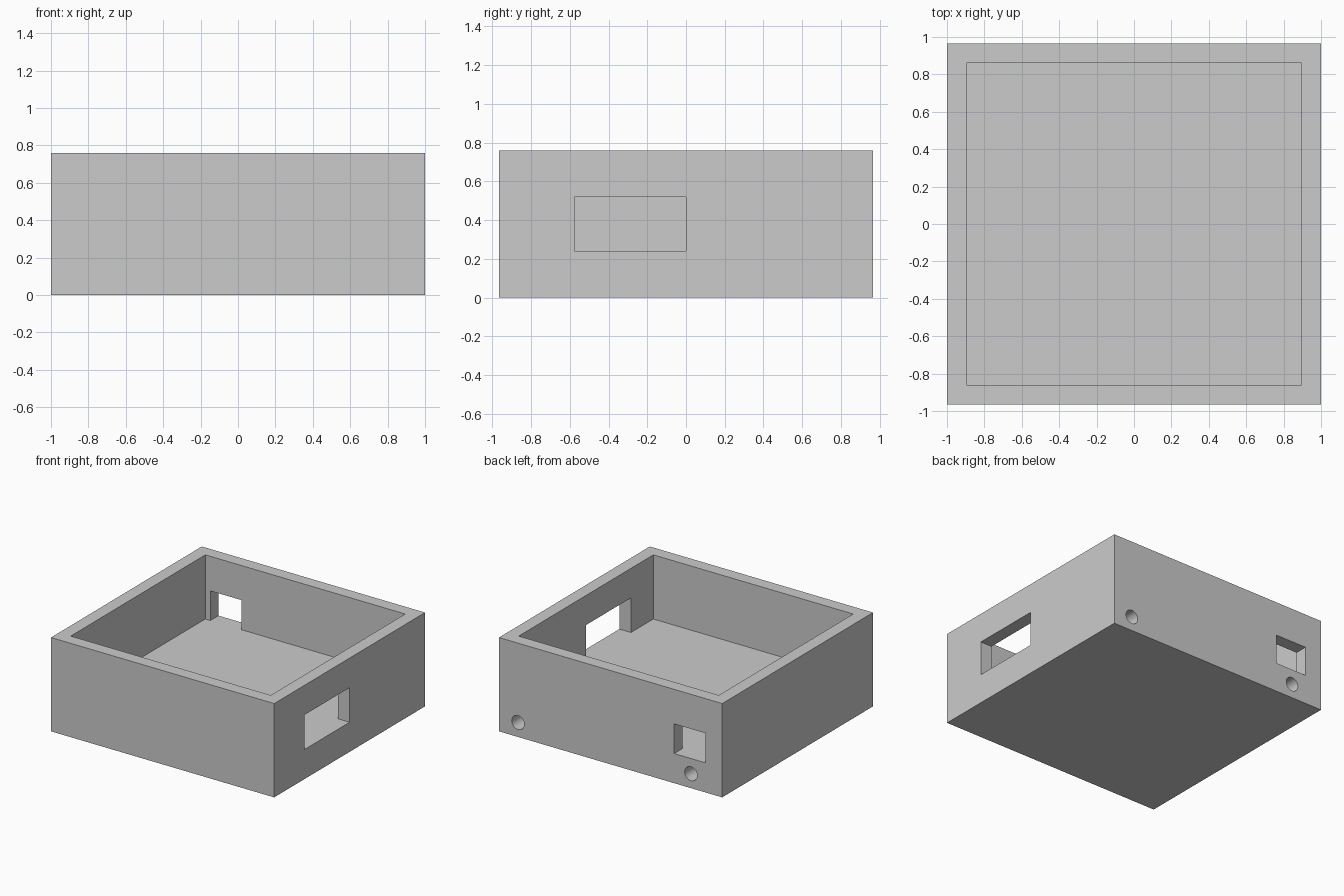
import bpy
from math import radians
from mathutils import Vector

cube = bpy.data.objects.get("Cube")
if cube:
    bpy.data.objects.remove(cube, do_unlink=True)

# Outer size, wall and floor of the open enclosure
HX, HY, HEIGHT = 1.0, 0.965, 0.76
WALL, FLOOR = 0.104, 0.24

grey = bpy.data.materials.new("plain grey")
grey.use_nodes = True
colour = (0.6, 0.6, 0.6, 1)
grey.diffuse_color = colour
grey.node_tree.nodes["Principled BSDF"].inputs["Base Color"].default_value = colour


def box(name, low, high):
    low, high = Vector(low), Vector(high)
    bpy.ops.mesh.primitive_cube_add(size=1, location=(low + high) / 2)
    obj = bpy.context.object
    obj.name = name
    obj.scale = high - low
    bpy.ops.object.transform_apply(location=True, rotation=False, scale=True)
    obj.data.materials.append(grey)
    return obj


def bore(name, x, z, radius=0.056, depth=0.3):
    # Blind round hole sunk into the back face, with some overshoot outside
    bpy.ops.mesh.primitive_cylinder_add(
        vertices=40, radius=radius, depth=2 * depth,
        location=(x, HY, z), rotation=(radians(90), 0, 0))
    obj = bpy.context.object
    obj.name = name
    obj.data.materials.append(grey)
    return obj


shell = box("open_enclosure", (-HX, -HY, 0), (HX, HY, HEIGHT))
ix, iy = HX - WALL, HY - WALL

# Cavity, wall openings level with the floor, and the two round holes
cutters = [
    box("cavity_cutter", (-ix, -iy, FLOOR), (ix, iy, HEIGHT + 0.1)),
    box("side_window_cutter", (ix - 0.1, -0.575, FLOOR), (HX + 0.1, 0, 0.52)),
    box("back_window_cutter", (-0.85, iy - 0.1, FLOOR), (-0.57, HY + 0.1, 0.48)),
    bore("left_hole_cutter", 0.83, 0.117),
    bore("right_hole_cutter", -0.72, 0.117),
]

bpy.context.view_layer.objects.active = shell
for cutter in cutters:
    mod = shell.modifiers.new("cut", "BOOLEAN")
    mod.operation = "DIFFERENCE"
    mod.solver = "EXACT"
    mod.object = cutter
    bpy.ops.object.modifier_apply(modifier=mod.name)
for cutter in cutters:
    bpy.data.objects.remove(cutter, do_unlink=True)

# Round bores smooth, every corner sharp
bpy.ops.object.select_all(action="DESELECT")
shell.select_set(True)
bpy.context.view_layer.objects.active = shell
bpy.ops.object.shade_smooth_by_angle(angle=radians(30))
